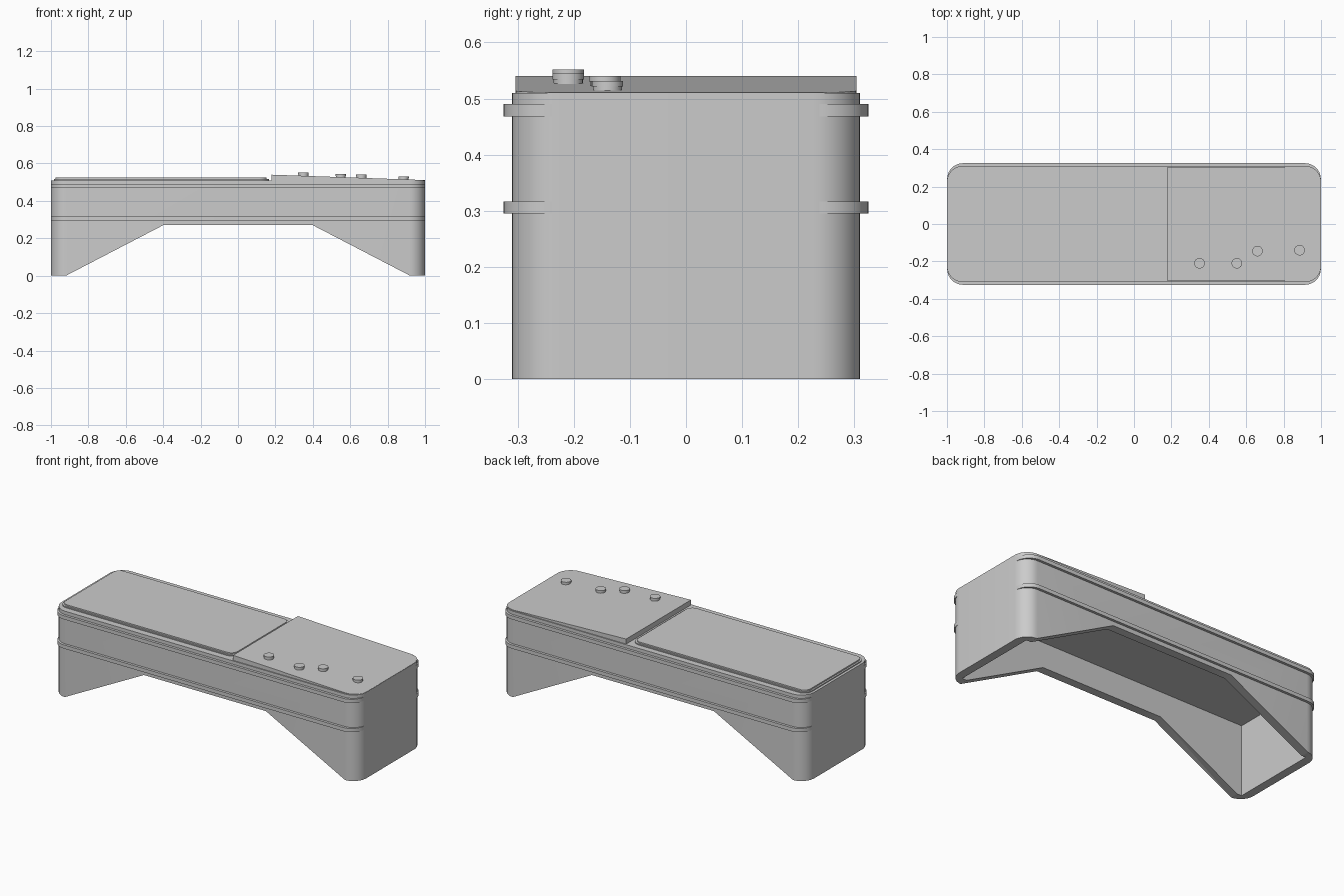
import bpy, bmesh, math

cube = bpy.data.objects.get("Cube")
if cube:
    bpy.data.objects.remove(cube, do_unlink=True)

grey = bpy.data.materials.new("plain_grey")
grey.use_nodes = True
COLOUR = (0.6, 0.6, 0.6, 1)
grey.diffuse_color = COLOUR
grey.node_tree.nodes["Principled BSDF"].inputs["Base Color"].default_value = COLOUR


def rounded(x0, x1, y0, y1, r_left, r_right, steps=10):
    """Counter-clockwise rectangle outline with separate left and right corner radii."""
    points = []
    for x, sx, y, sy, r, start in ((x1, -1, y1, -1, r_right, 0), (x0, 1, y1, -1, r_left, 90),
                                   (x0, 1, y0, 1, r_left, 180), (x1, -1, y0, 1, r_right, 270)):
        for i in range(steps + 1 if r else 1):
            a = math.radians(start + 90 * i / steps)
            points.append((x + sx * r + r * math.cos(a), y + sy * r + r * math.sin(a)))
    return points


def prism(name, outline, low, high, along_y=False):
    """Extrude an outline; high may be a function of x."""
    top = high if callable(high) else (lambda x: high)
    place = (lambda u, v, w: (u, w, v)) if along_y else (lambda u, v, w: (u, v, w))
    bm = bmesh.new()
    a = [bm.verts.new(place(u, v, low)) for u, v in outline]
    b = [bm.verts.new(place(u, v, top(u))) for u, v in outline]
    bm.faces.new(a)
    bm.faces.new(b)
    for i in range(len(a)):
        j = (i + 1) % len(a)
        bm.faces.new((a[i], a[j], b[j], b[i]))
    bmesh.ops.recalc_face_normals(bm, faces=bm.faces)
    mesh = bpy.data.meshes.new(name)
    bm.to_mesh(mesh)
    bm.free()
    mesh.materials.append(grey)
    obj = bpy.data.objects.new(name, mesh)
    bpy.context.collection.objects.link(obj)
    return obj


def activate(obj):
    bpy.ops.object.select_all(action='DESELECT')
    obj.select_set(True)
    bpy.context.view_layer.objects.active = obj


def smooth(obj):
    activate(obj)
    bpy.ops.object.shade_smooth_by_angle(angle=math.radians(30))


def cut(obj, cutter):
    mod = obj.modifiers.new("cut", 'BOOLEAN')
    mod.operation = 'DIFFERENCE'
    mod.solver = 'EXACT'
    mod.object = cutter
    activate(obj)
    bpy.ops.object.modifier_apply(modifier=mod.name)
    bpy.data.objects.remove(cutter, do_unlink=True)


# Hollow housing with an arched underside
TOP = 0.51
body = prism("body_shell", rounded(-1, 1, -0.31, 0.31, 0.085, 0.085), 0, TOP)
cut(body, prism("cavity_cutter", rounded(-0.95, 0.95, -0.26, 0.26, 0, 0), -0.1, 0.42))
arch = [(-0.92, -0.1), (0.92, -0.1), (0.92, 0), (0.4, 0.27), (-0.4, 0.27), (-0.92, 0)]
cut(body, prism("arch_cutter", arch, -0.5, 0.5, along_y=True))
smooth(body)

# Raised bands along the sides, blending into the flat ends
for name, z in (("lower_band", 0.295), ("upper_band", 0.468)):
    band = prism(name, rounded(-0.999, 0.999, -0.325, 0.325, 0.085, 0.085), z, z + 0.022)
    cut(band, prism("band_cutter", rounded(-0.96, 0.96, -0.27, 0.27, 0, 0), z - 0.1, z + 0.1))
    smooth(band)

# Lid seat and lid
smooth(prism("lid_seat", rounded(-0.985, 0.165, -0.272, 0.275, 0.05, 0.05), TOP - 0.005, 0.516))
smooth(prism("lid", rounded(-0.975, 0.153, -0.262, 0.265, 0.04, 0.04), TOP - 0.005, 0.524))


# Wedge control panel falling toward the end
def slope(x):
    return 0.54 - 0.029 * max(0, x - 0.25) / 0.75


panel_outline = rounded(0.18, 0.999, -0.304, 0.304, 0, 0.085)
prism("control_panel", panel_outline, TOP - 0.005, slope)

# Buttons: narrow stem under a wider cap
for i, (x, y) in enumerate(((0.35, -0.21), (0.55, -0.21), (0.66, -0.145), (0.885, -0.14))):
    for part, r, low, high in (("stem", 0.026, -0.012, 0.012), ("cap", 0.028, 0.006, 0.016)):
        disc = [(x + r * math.cos(math.tau * k / 32), y + r * math.sin(math.tau * k / 32))
                for k in range(32)]
        z = slope(x)
        smooth(prism(f"button_{part}_{i + 1}", disc, z + low, z + high))
